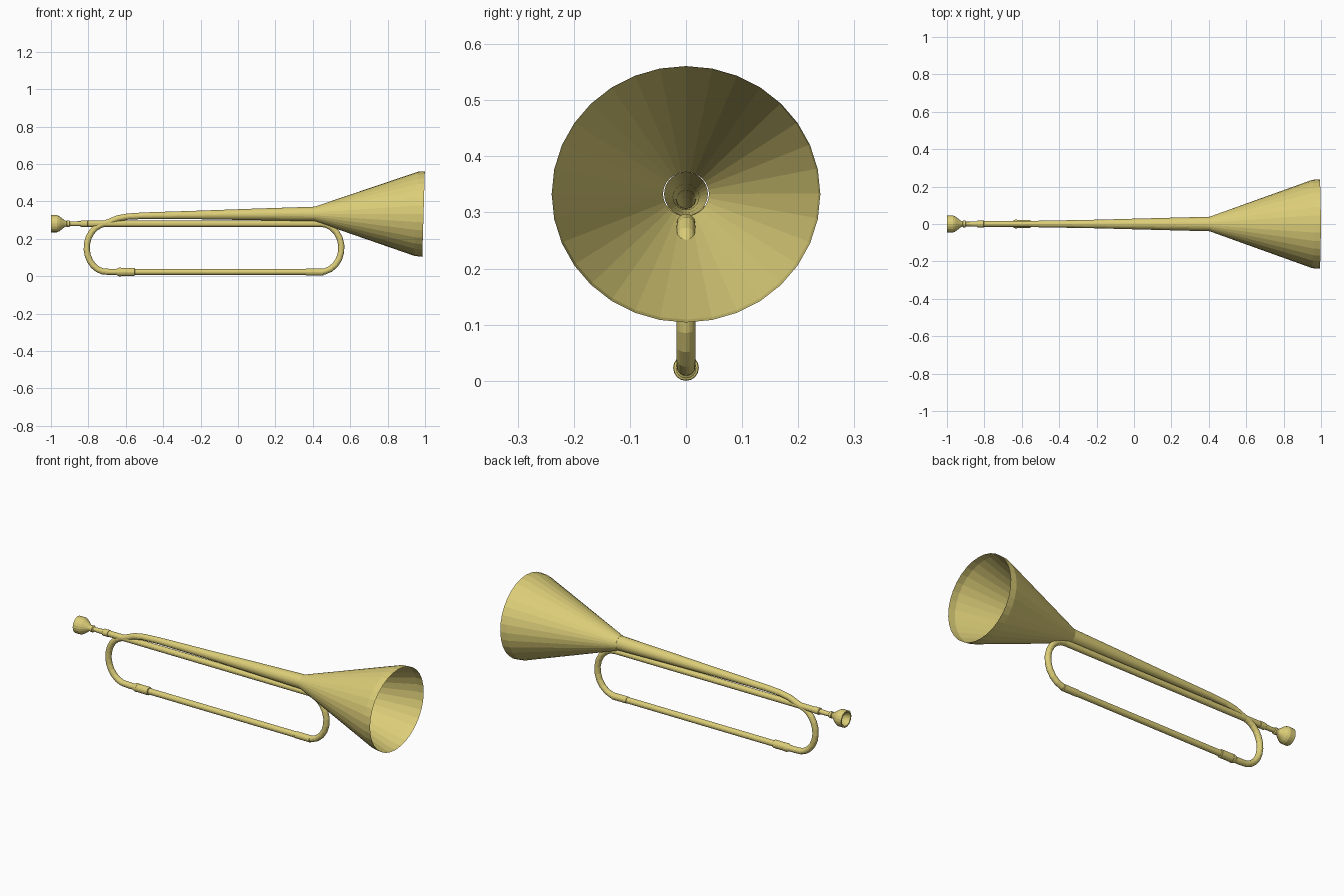
import bpy, bmesh, math
from mathutils import Vector

if "Cube" in bpy.data.objects:
    bpy.data.objects.remove(bpy.data.objects["Cube"])

brass = bpy.data.materials.new("brass")
brass.diffuse_color = (0.72, 0.62, 0.19, 1)
brass.use_nodes = True
brass.node_tree.nodes["Principled BSDF"].inputs["Base Color"].default_value = brass.diffuse_color


def sweep(name, rings, sides, squash=1.0, cap_start=False, cap_end=False):
    """Skin circles along a path in the XZ plane; ring = (x, z, radius, optional tilt)."""
    bm = bmesh.new()
    loops = []
    for i, ring in enumerate(rings):
        x, z, r = ring[:3]
        if len(ring) > 3:
            t = Vector((math.cos(ring[3]), 0, math.sin(ring[3])))
        else:
            p, q = rings[max(i - 1, 0)], rings[min(i + 1, len(rings) - 1)]
            t = Vector((q[0] - p[0], 0, q[1] - p[1])).normalized()
        up = Vector((-t.z, 0, t.x))
        loop = []
        for k in range(sides):
            a = 2 * math.pi * k / sides
            co = Vector((x, 0, z)) + up * r * math.cos(a)
            co.y = r * squash * math.sin(a)
            loop.append(bm.verts.new(co))
        loops.append(loop)
    for a, b in zip(loops, loops[1:]):
        for k in range(sides):
            n = (k + 1) % sides
            bm.faces.new((a[k], a[n], b[n], b[k]))
    if cap_start:
        bm.faces.new(loops[0])
    if cap_end:
        bm.faces.new(loops[-1])
    bmesh.ops.recalc_face_normals(bm, faces=bm.faces[:])
    me = bpy.data.meshes.new(name)
    bm.to_mesh(me)
    bm.free()
    me.materials.append(brass)
    ob = bpy.data.objects.new(name, me)
    bpy.context.collection.objects.link(ob)
    return ob


def lathe(name, z, profile, sides=20, cap_start=False, cap_end=False):
    return sweep(name, [(x, z, r, 0.0) for x, r in profile], sides,
                 1.0, cap_start, cap_end)


def bend(cx, cz, rx, rz, a0, a1, n=10):
    """Points on an elliptical bend."""
    out = []
    for i in range(n + 1):
        a = math.radians(a0 + (a1 - a0) * i / n)
        out.append((cx + rx * math.cos(a), cz + rz * math.sin(a)))
    return out


TOP, LOW, R = 0.281, 0.023, 0.0165

# Wound tube: mouth pipe, right bend, lower run, left bend, rise to the horn
path = [(-0.84, TOP)]
path += bend(0.44, 0.152, 0.113, 0.129, 90, -78)
path += [(0.42, LOW), (-0.68, LOW)]
path += bend(-0.70, 0.152, 0.109, 0.129, 258, 110)
path += [(-0.69, 0.290), (-0.645, 0.309), (-0.59, 0.319), (-0.50, 0.324)]
sweep("wound_tube", [(x, z, R) for x, z in path], 16, 1.0, True, False)

# Slowly widening horn tube
sweep("horn_tube", [(-0.59, 0.319, 0.0165), (-0.50, 0.324, 0.0175),
                    (-0.2, 0.328, 0.023), (0.1, 0.331, 0.031),
                    (0.41, 0.333, 0.039)], 32)

# Flared bell with short straight rim, tipped slightly down
sweep("bell", [(0.41, 0.333, 0.039, 0.0), (0.952, 0.334, 0.225, -0.04),
               (0.992, 0.3325, 0.2285, -0.03)], 32, 1.048)

# Mouthpiece with recessed cup, throat ring and shank
lathe("mouthpiece", TOP, [
    (-0.955, 0.012), (-0.975, 0.028), (-1.0, 0.038), (-1.0, 0.046),
    (-0.968, 0.046), (-0.955, 0.040), (-0.925, 0.017), (-0.917, 0.013),
    (-0.915, 0.018), (-0.902, 0.018), (-0.898, 0.012), (-0.83, 0.014)],
    20, True, False)

# Sleeves around the tube joints
for name, z, x0, x1, r in (("mouth_pipe_sleeve", TOP, -0.84, -0.80, 0.0185),
                           ("lower_left_sleeve", LOW, -0.635, -0.55, 0.022),
                           ("lower_right_sleeve", LOW, 0.36, 0.46, 0.0185)):
    lathe(name, z, [(x0, R - 0.004), (x0 + 0.004, r), (x1 - 0.004, r),
                    (x1, R - 0.004)], 16, True, True)
lathe("sleeve_lip", LOW, [(-0.65, R), (-0.635, 0.023), (-0.625, 0.023), (-0.62, R)], 16)
